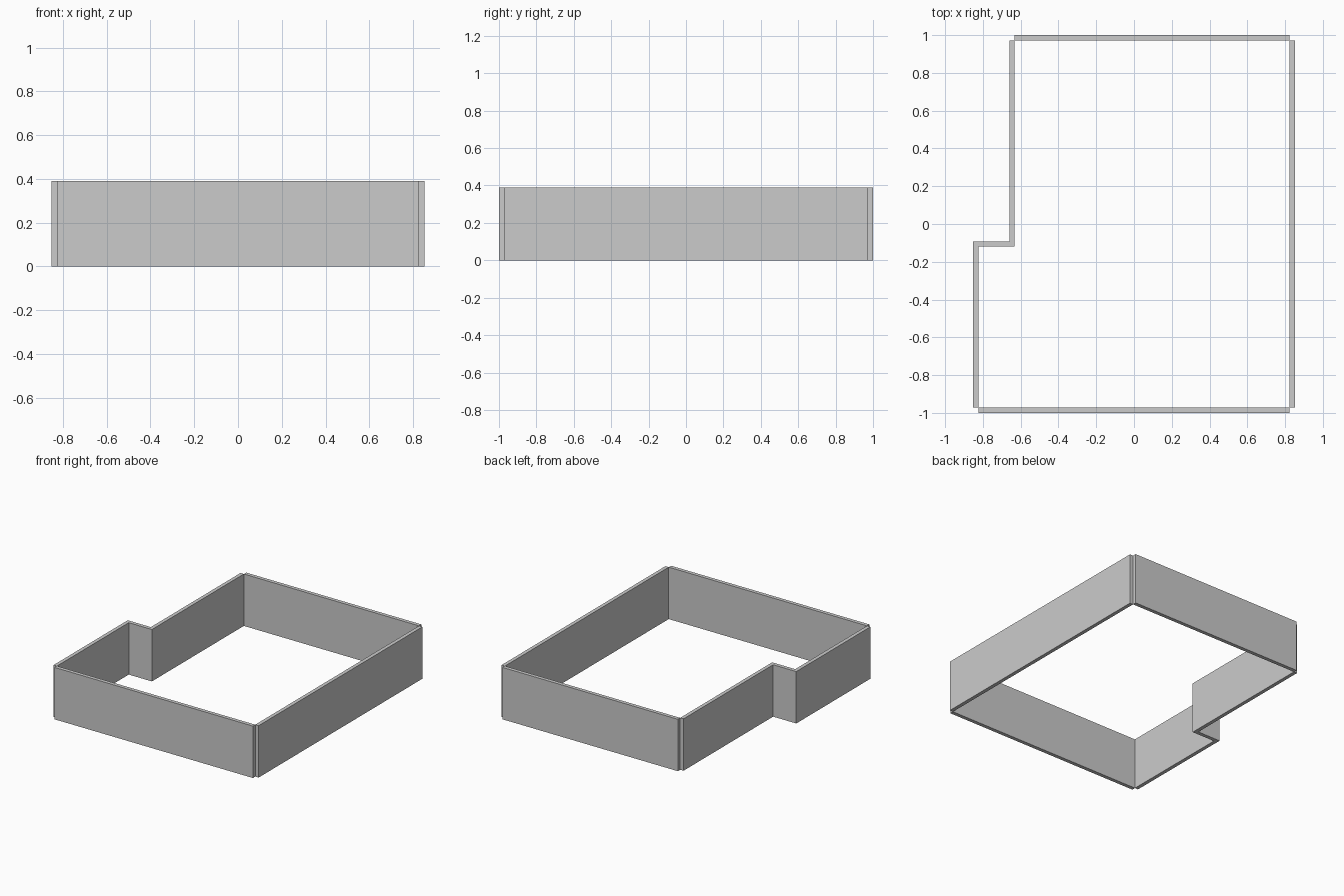
import bpy, bmesh

if "Cube" in bpy.data.objects:
    bpy.data.objects.remove(bpy.data.objects["Cube"])

H = 0.39           # wall height
T = 0.028          # wall thickness
X, Y = 0.852, 1.0  # outer half extents
XI, YI = X - T, Y - T
STEP_X, STEP_Y = -0.632, -0.12  # inner faces at the jog


def wall(name, outline):
    """Extrude a floor-plan outline up to the wall height."""
    bm = bmesh.new()
    face = bm.faces.new([bm.verts.new((x, y, 0)) for x, y in outline])
    top = bmesh.ops.extrude_face_region(bm, geom=[face], use_keep_orig=True)
    verts = [g for g in top["geom"] if isinstance(g, bmesh.types.BMVert)]
    bmesh.ops.translate(bm, verts=verts, vec=(0, 0, H))
    bmesh.ops.recalc_face_normals(bm, faces=bm.faces)
    mesh = bpy.data.meshes.new(name)
    bm.to_mesh(mesh)
    bm.free()
    obj = bpy.data.objects.new(name, mesh)
    bpy.context.collection.objects.link(obj)
    return obj


def rect(x0, x1, y0, y1):
    return [(x0, y0), (x1, y0), (x1, y1), (x0, y1)]


# Straight walls, meeting only at their inner corners
wall("front_wall", rect(-XI, XI, -Y, -YI))
wall("back_wall", rect(STEP_X, XI, YI, Y))
wall("right_wall", rect(XI, X, -YI, YI))

# Left wall with the jog, one continuous piece
wall("left_stepped_wall", [
    (-X, -YI), (-XI, -YI), (-XI, STEP_Y), (STEP_X, STEP_Y),
    (STEP_X, YI), (STEP_X - T, YI), (STEP_X - T, STEP_Y + T), (-X, STEP_Y + T),
])
